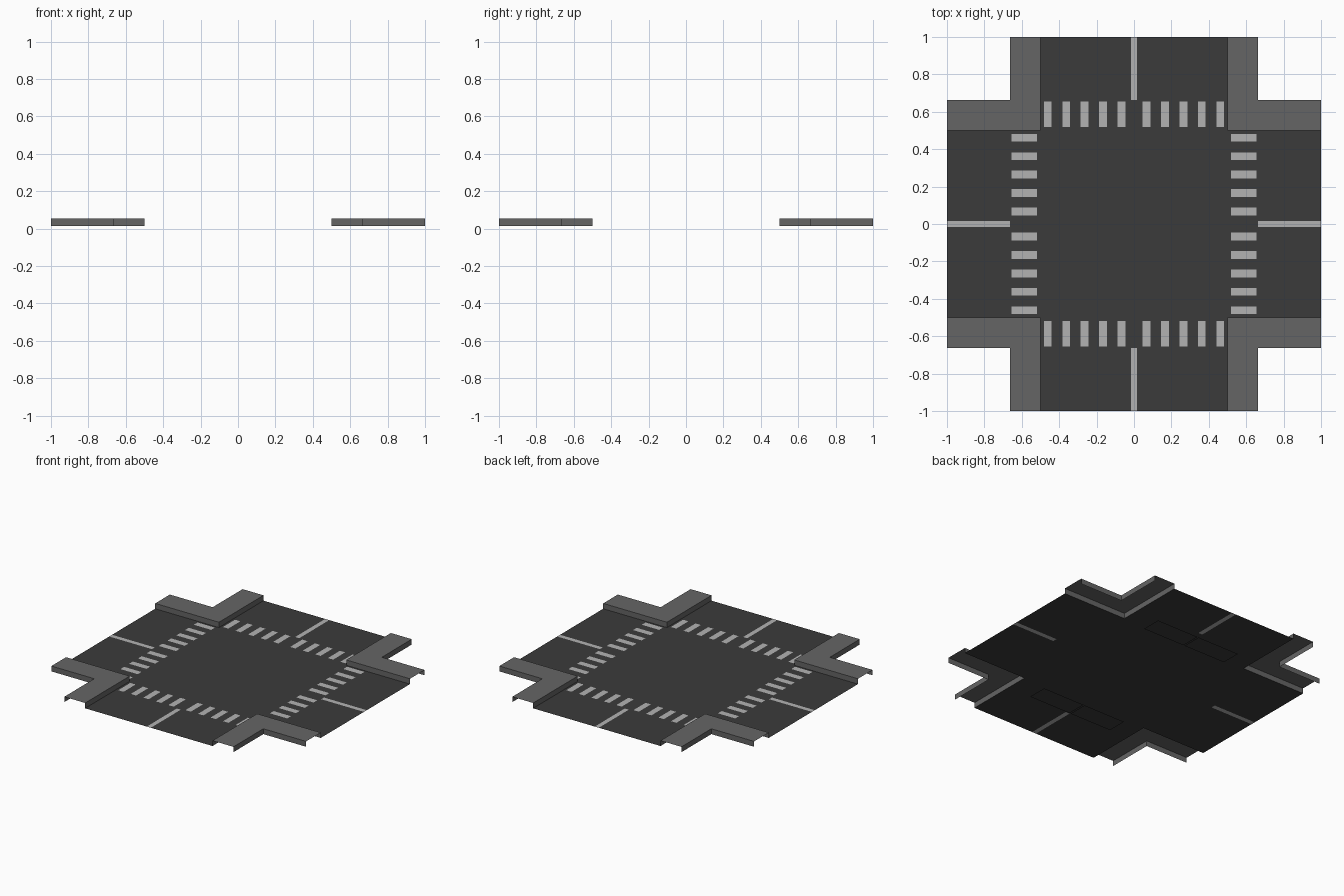
import bpy, bmesh, math
from mathutils import Matrix

if "Cube" in bpy.data.objects:
    bpy.data.objects.remove(bpy.data.objects["Cube"])

ROAD_Z, STRIPE_Z, WALK_Z = 0.015, 0.0165, 0.053
ROAD, OUT, END, GAP = 0.5, 0.664, 1.0, 0.016


def material(name, v):
    m = bpy.data.materials.new(name)
    m.diffuse_color = (v, v, v, 1)
    m.use_nodes = True
    m.node_tree.nodes["Principled BSDF"].inputs["Base Color"].default_value = m.diffuse_color
    return m


asphalt = material("asphalt", 0.043)
concrete = material("concrete", 0.13)
paint = material("paint", 0.45)


def quad(bm, pts):
    bm.faces.new([bm.verts.new(p) for p in pts])


def rect(bm, x0, x1, y0, y1, z):
    quad(bm, [(x0, y0, z), (x1, y0, z), (x1, y1, z), (x0, y1, z)])


def wall(bm, a, b):
    quad(bm, [(*a, ROAD_Z), (*b, ROAD_Z), (*b, WALK_Z), (*a, WALK_Z)])


def finish(bm, name, mat, turns=4):
    # repeat the geometry around the centre of the crossing
    base = bm.faces[:]
    for i in range(1, turns):
        dup = bmesh.ops.duplicate(bm, geom=base)["geom"]
        verts = [g for g in dup if isinstance(g, bmesh.types.BMVert)]
        bmesh.ops.rotate(bm, verts=verts, cent=(0, 0, 0),
                         matrix=Matrix.Rotation(i * 2 * math.pi / turns, 3, 'Z'))
    bmesh.ops.remove_doubles(bm, verts=bm.verts, dist=1e-5)
    me = bpy.data.meshes.new(name)
    bm.to_mesh(me)
    bm.free()
    me.materials.append(mat)
    ob = bpy.data.objects.new(name, me)
    bpy.context.collection.objects.link(ob)


# central road square
bm = bmesh.new()
rect(bm, -ROAD, ROAD, -ROAD, ROAD, ROAD_Z)
finish(bm, "road_centre", asphalt, 1)

# four road arms, open slot where the dividing line lies
bm = bmesh.new()
rect(bm, -ROAD, ROAD, ROAD, OUT, ROAD_Z)
rect(bm, -ROAD, -GAP, OUT, END, ROAD_Z)
rect(bm, GAP, ROAD, OUT, END, ROAD_Z)
finish(bm, "road_arms", asphalt)

# dividing lines flush with the road
bm = bmesh.new()
rect(bm, -GAP, GAP, OUT, END, ROAD_Z)
finish(bm, "dividing_lines", paint)

# crosswalk stripes
bm = bmesh.new()
for side in (-1, 1):
    for i in range(5):
        c = side * (0.067 + 0.0985 * i)
        rect(bm, c - 0.021, c + 0.021, 0.519, 0.655, STRIPE_Z)
finish(bm, "crosswalk_stripes", paint)

# L-shaped sidewalks: top, kerb walls and outer walls, open ends and base
bm = bmesh.new()
rect(bm, ROAD, OUT, ROAD, OUT, WALK_Z)
rect(bm, OUT, END, ROAD, OUT, WALK_Z)
rect(bm, ROAD, OUT, OUT, END, WALK_Z)
wall(bm, (ROAD, ROAD), (OUT, ROAD))
wall(bm, (OUT, ROAD), (END, ROAD))
wall(bm, (ROAD, OUT), (ROAD, ROAD))
wall(bm, (ROAD, END), (ROAD, OUT))
wall(bm, (END, OUT), (OUT, OUT))
wall(bm, (OUT, OUT), (OUT, END))
finish(bm, "sidewalks", concrete)

# base panels just under the road
bm = bmesh.new()
for x0, x1 in ((-0.335, -0.005), (0.005, 0.335)):
    quad(bm, [(x0, 0.5, 0), (x0, 0.64, 0), (x1, 0.64, 0), (x1, 0.5, 0)])
finish(bm, "under_panels", asphalt, 2)
